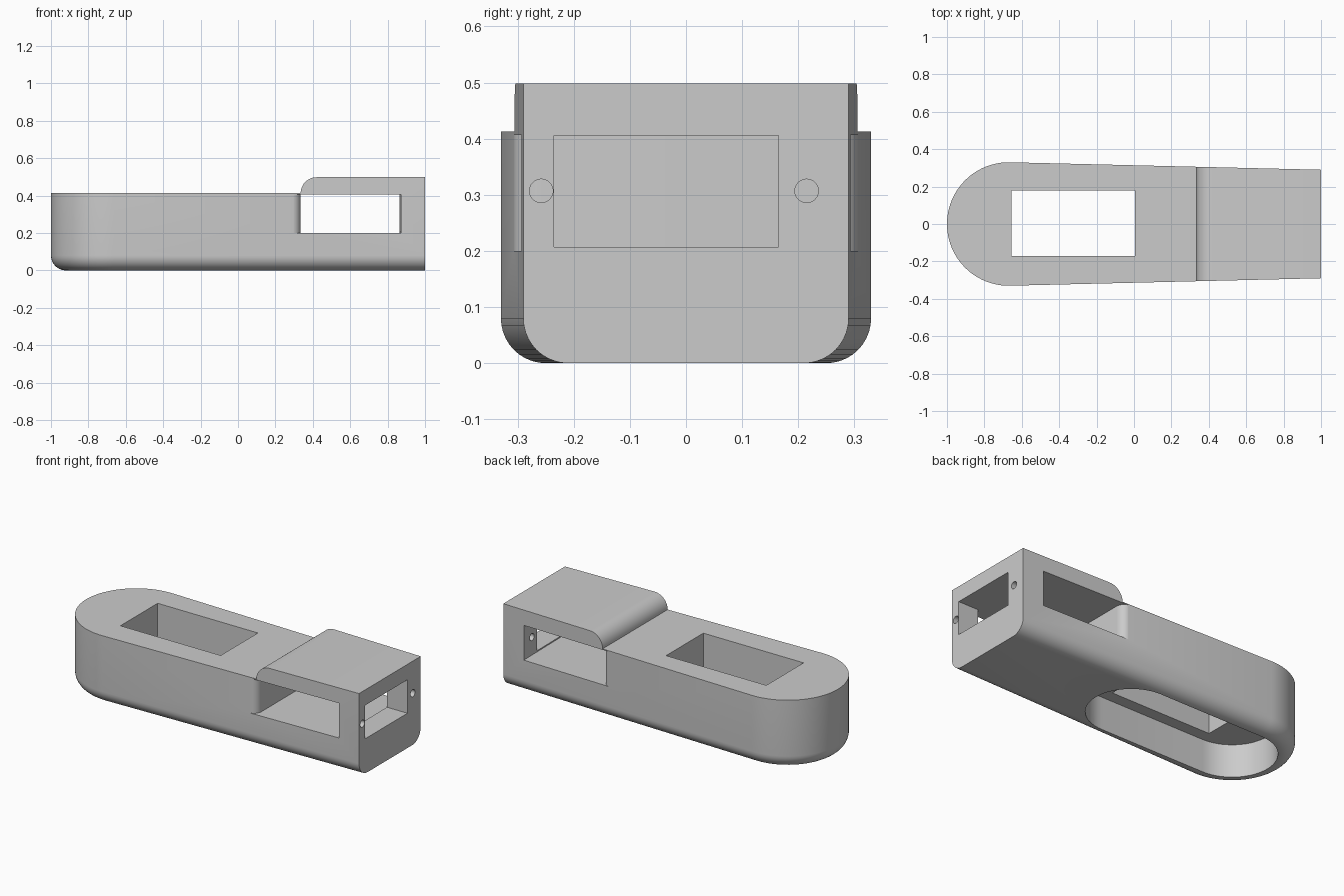
import bpy, bmesh, math
from mathutils import Vector

if "Cube" in bpy.data.objects:
    bpy.data.objects.remove(bpy.data.objects["Cube"], do_unlink=True)

GREY = (0.6, 0.6, 0.6, 1)
mat = bpy.data.materials.new("light grey")
mat.use_nodes = True
mat.diffuse_color = GREY
mat.node_tree.nodes["Principled BSDF"].inputs["Base Color"].default_value = GREY


def make_object(name, bm):
    bmesh.ops.recalc_face_normals(bm, faces=bm.faces)
    mesh = bpy.data.meshes.new(name)
    bm.to_mesh(mesh)
    bm.free()
    mesh.materials.append(mat)
    obj = bpy.data.objects.new(name, mesh)
    bpy.context.collection.objects.link(obj)
    return obj


def loft(name, rings):
    """Closed solid through rings with equal point counts."""
    bm = bmesh.new()
    loops = [[bm.verts.new(p) for p in ring] for ring in rings]
    n = len(loops[0])
    for a, b in zip(loops, loops[1:]):
        for i in range(n):
            j = (i + 1) % n
            bm.faces.new((a[i], a[j], b[j], b[i]))
    bm.faces.new(loops[0])
    bm.faces.new(loops[-1])
    return make_object(name, bm)


def prism(name, points, axis, lo, hi):
    """Extrude a 2D outline along x, y or z."""
    def place(p, h):
        return Vector({"x": (h, *p), "y": (p[0], h, p[1]), "z": (*p, h)}[axis])
    return loft(name, [[place(p, h) for p in points] for h in (lo, hi)])


def arc(cx, cy, r, start, end, steps):
    angles = [math.radians(start + (end - start) * i / steps) for i in range(steps + 1)]
    return [(cx + r * math.cos(a), cy + r * math.sin(a)) for a in angles]


def rect(x0, x1, y0, y1):
    return [(x0, y0), (x1, y0), (x1, y1), (x0, y1)]


# Body outline: round nose at -x, sides tapering to the flat +x end
NOSE_X, NOSE_R, TILT = -0.67, 0.33, 1.37
FILLET, DECK, TOP = 0.08, 0.413, 0.498


def outline(inset, z):
    pts = arc(NOSE_X, 0, NOSE_R - inset, 90 - TILT, 270 + TILT, 48)
    half = 0.29 - inset
    return [(x, y, z) for x, y in pts + [(1, -half), (1, half)]]


rings = [outline(FILLET - x, FILLET + y) for x, y in arc(0, 0, FILLET, 270, 360, 10)]
body = loft("body", rings + [outline(0, TOP)])

# Deck step, with a rounded front edge on the raised block
step = [(-1.2, DECK), (0.335, DECK)] + arc(0.42, DECK, 0.085, 180, 90, 12)[1:]
cutters = [prism("deck_step_cutter", step + [(0.42, 0.7), (-1.2, 0.7)], "y", -0.6, 0.6)]

# Slot across the block, its inner wall rounded at both vertical edges
corner = arc(0.285, 0.258, 0.05, 0, 90, 10)
slot = corner + [(0.285, 0.5), (0.86, 0.5), (0.873, -0.5), (0.285, -0.5)]
slot += [(x, -y) for x, y in reversed(corner)]
cutters.append(prism("slot_cutter", slot, "z", 0.2, 0.407))

# End window with a screw hole on each side
cutters.append(prism("end_window_cutter", rect(-0.235, 0.165, 0.207, 0.406), "x", 0.8, 1.1))
for y in (-0.258, 0.215):
    cutters.append(prism("screw_hole_cutter", arc(y, 0.307, 0.021, 0, 345, 23), "x", 0.8, 1.1))

# Underside pocket and deck window opening into it
pocket = arc(NOSE_X, 0, 0.24, 90, 270, 28) + arc(0.02, 0, 0.24, -90, 90, 28)
cutters.append(prism("pocket_cutter", pocket, "z", -0.1, 0.195))
cutters.append(prism("deck_window_cutter", rect(-0.655, 0.005, -0.17, 0.18), "z", 0.1, 0.45))

bpy.context.view_layer.objects.active = body
for cutter in cutters:
    cutter.hide_render = True
    mod = body.modifiers.new("cut", "BOOLEAN")
    mod.operation, mod.solver, mod.object = "DIFFERENCE", "EXACT", cutter
    bpy.ops.object.modifier_apply(modifier=mod.name)
for cutter in cutters:
    bpy.data.objects.remove(cutter, do_unlink=True)

bpy.ops.object.select_all(action="DESELECT")
body.select_set(True)
bpy.ops.object.shade_smooth_by_angle(angle=math.radians(30))
